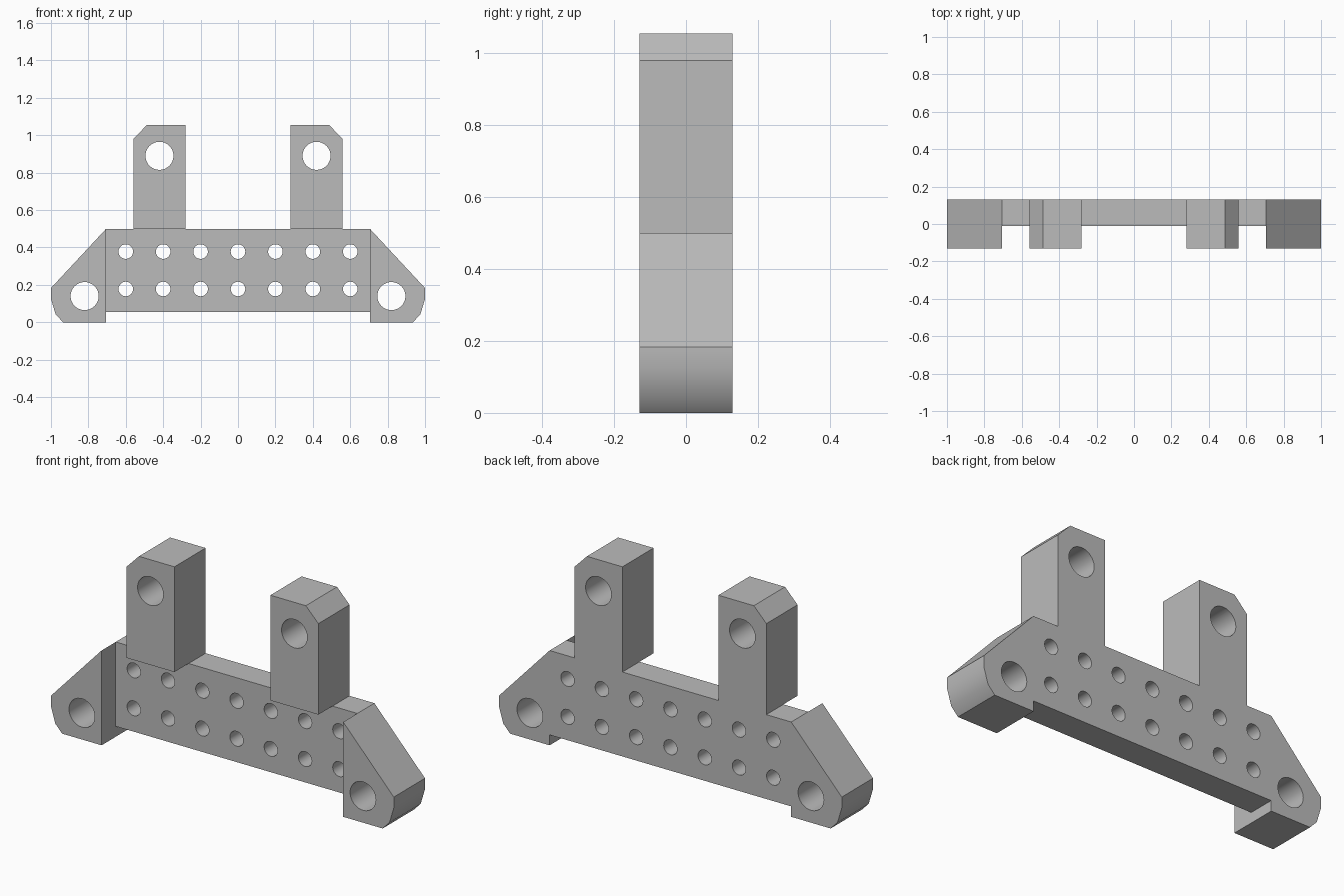
import bpy, bmesh, math
from mathutils import Matrix

cube = bpy.data.objects.get("Cube")
if cube:
    bpy.data.objects.remove(cube, do_unlink=True)

# Single plain grey
grey = bpy.data.materials.new("plain grey")
grey.use_nodes = True
colour = (0.5, 0.5, 0.5, 1.0)
grey.diffuse_color = colour
grey.node_tree.nodes["Principled BSDF"].inputs["Base Color"].default_value = colour

FRONT, PLATE_FRONT, BACK = -0.13, -0.012, 0.13


def link(name, bm):
    mesh = bpy.data.meshes.new(name)
    bm.to_mesh(mesh)
    bm.free()
    obj = bpy.data.objects.new(name, mesh)
    bpy.context.collection.objects.link(obj)
    return obj


def prism(name, profile, y0, y1):
    """Extrude an (x, z) outline from y0 to y1."""
    bm = bmesh.new()
    face = bm.faces.new([bm.verts.new((x, y0, z)) for x, z in profile])
    out = bmesh.ops.extrude_face_region(bm, geom=[face])
    verts = [v for v in out["geom"] if isinstance(v, bmesh.types.BMVert)]
    bmesh.ops.translate(bm, verts=verts, vec=(0, y1 - y0, 0))
    bmesh.ops.recalc_face_normals(bm, faces=bm.faces)
    obj = link(name, bm)
    obj.data.materials.append(grey)
    return obj


def drill(obj, centres, radius):
    """Cut round holes through the part from front to back."""
    bm = bmesh.new()
    for x, z in centres:
        matrix = Matrix.Translation((x, 0, z)) @ Matrix.Rotation(math.pi / 2, 4, "X")
        bmesh.ops.create_cone(bm, cap_ends=True, segments=40, radius1=radius,
                              radius2=radius, depth=0.6, matrix=matrix)
    cutter = link("hole_cutter", bm)
    cutter.hide_render = True
    cutter.data.materials.append(grey)
    mod = obj.modifiers.new("holes", "BOOLEAN")
    mod.operation = "DIFFERENCE"
    mod.solver = "EXACT"
    mod.object = cutter
    bpy.ops.object.select_all(action="DESELECT")
    bpy.context.view_layer.objects.active = obj
    obj.select_set(True)
    bpy.ops.object.modifier_apply(modifier=mod.name)
    bpy.data.objects.remove(cutter, do_unlink=True)
    bpy.ops.object.shade_smooth_by_angle(angle=math.radians(35))


# Thin centre plate with two rows of small holes
plate = prism("centre_plate", [(-0.705, 0.055), (0.705, 0.055), (0.705, 0.5), (-0.705, 0.5)],
              PLATE_FRONT, BACK)
drill(plate, [(0.2 * i, z) for i in range(-3, 4) for z in (0.178, 0.378)], 0.039)

# Thick end lugs and upright posts, mirrored left and right
lug = [(0.705, 0), (0.935, 0), (0.975, 0.042), (1, 0.125), (1, 0.183), (0.705, 0.5)]
post = [(0.28, 0.5), (0.56, 0.5), (0.56, 0.98), (0.487, 1.055), (0.28, 1.055)]
for side, s in (("left", 1), ("right", -1)):
    part = prism(side + "_end_lug", [(s * x, z) for x, z in lug], FRONT, BACK)
    drill(part, [(s * 0.82, 0.14)], 0.075)
    part = prism(side + "_post", [(s * x, z) for x, z in post], FRONT, BACK)
    drill(part, [(s * 0.42, 0.89)], 0.075)
